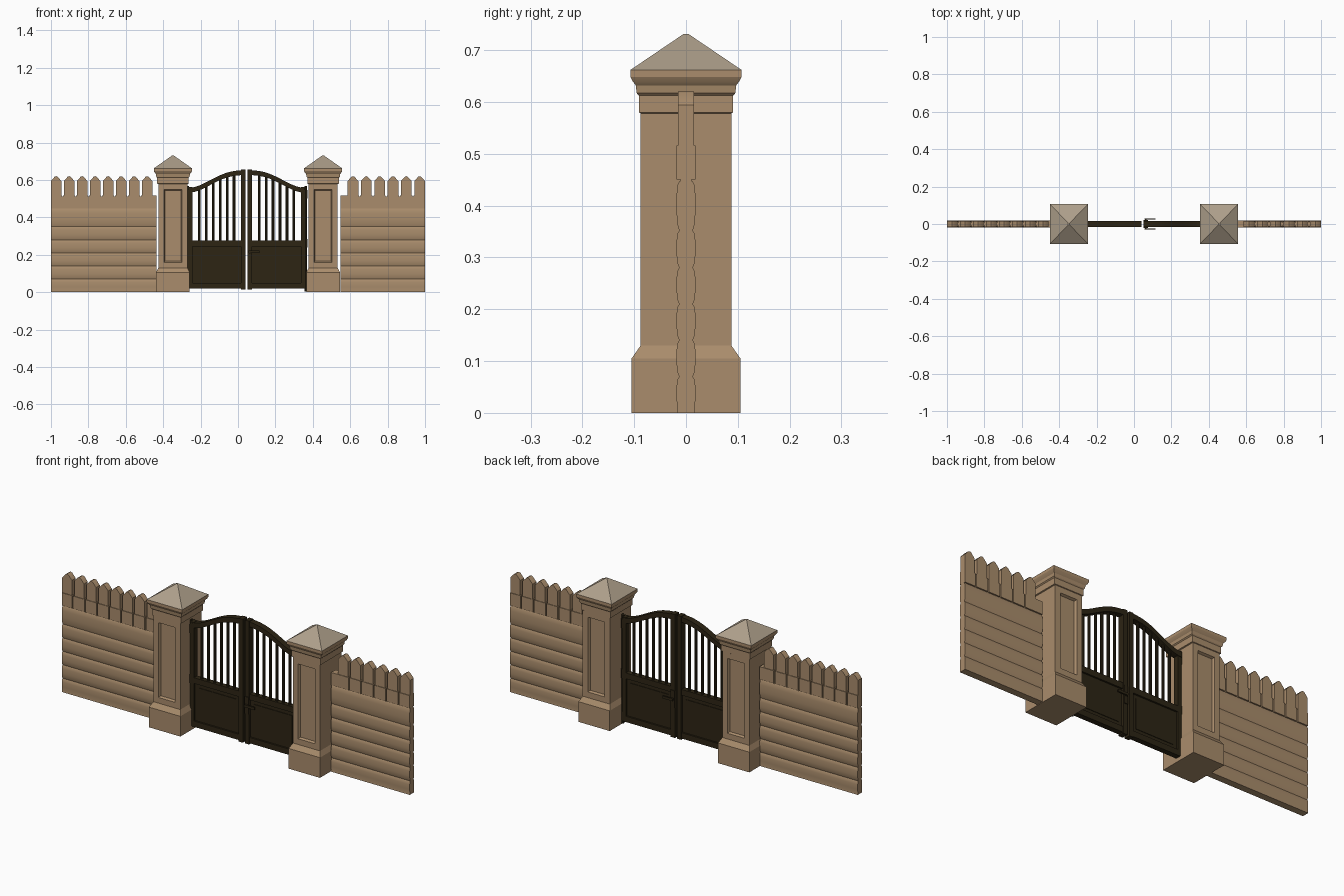
import bpy, bmesh, math
from mathutils import Vector

if "Cube" in bpy.data.objects:
    bpy.data.objects.remove(bpy.data.objects["Cube"])


def material(name, rgb):
    m = bpy.data.materials.new(name)
    m.diffuse_color = (*rgb, 1)
    m.use_nodes = True
    m.node_tree.nodes["Principled BSDF"].inputs["Base Color"].default_value = m.diffuse_color
    return m


TAN = material("tan_stone", (0.40, 0.265, 0.15))
CAP = material("pale_cap_stone", (0.42, 0.345, 0.255))
DARK = material("dark_brown_metal", (0.026, 0.018, 0.007))


def finish(name, bm, mats, angle=35):
    bmesh.ops.recalc_face_normals(bm, faces=bm.faces)
    me = bpy.data.meshes.new(name)
    bm.to_mesh(me)
    bm.free()
    ob = bpy.data.objects.new(name, me)
    bpy.context.collection.objects.link(ob)
    for m in mats:
        me.materials.append(m)
    bpy.ops.object.select_all(action='DESELECT')
    ob.select_set(True)
    bpy.context.view_layer.objects.active = ob
    bpy.ops.object.shade_smooth_by_angle(angle=math.radians(angle))
    return ob


def prism(bm, pts, axis, a, b):
    """Extrude a 2D outline along x (points y,z) or along y (points x,z)."""
    def place(p, t):
        return (t, p[0], p[1]) if axis == 'x' else (p[0], t, p[1])
    r0 = [bm.verts.new(place(p, a)) for p in pts]
    r1 = [bm.verts.new(place(p, b)) for p in pts]
    n = len(pts)
    for i in range(n):
        j = (i + 1) % n
        bm.faces.new((r0[i], r0[j], r1[j], r1[i]))
    bm.faces.new(r0)
    bm.faces.new(r1)


def box(bm, x0, x1, y, z0, z1):
    x0, x1 = min(x0, x1), max(x0, x1)
    prism(bm, [(x0, z0), (x1, z0), (x1, z1), (x0, z1)], 'y', -y, y)


def rod(bm, x, z0, z1, r, y=0.0, seg=10):
    res = bmesh.ops.create_cone(bm, cap_ends=True, segments=seg, radius1=r,
                                radius2=r, depth=z1 - z0)
    bmesh.ops.translate(bm, verts=res['verts'], vec=(x, y, (z0 + z1) / 2))


# Stone pillars: stacked rectangular sections with recessed front/back panels
SECTIONS = [(0.090, 0.105, 0), (0.090, 0.105, 0.105), (0.078, 0.0875, 0.130),
            (0.078, 0.0875, 0.578), (0.084, 0.091, 0.580), (0.084, 0.091, 0.612),
            (0.089, 0.095, 0.617), (0.091, 0.097, 0.632), (0.098, 0.103, 0.640),
            (0.102, 0.107, 0.648), (0.102, 0.107, 0.662), (0.004, 0.005, 0.731)]


def pillar(name, cx):
    bm = bmesh.new()
    rings = [[bm.verts.new((cx + sx * hx, sy * hy, z)) for sx, sy in
              ((-1, -1), (1, -1), (1, 1), (-1, 1))] for hx, hy, z in SECTIONS]
    panels = []
    for k in range(len(rings) - 1):
        for i in range(4):
            j = (i + 1) % 4
            f = bm.faces.new((rings[k][i], rings[k][j], rings[k + 1][j], rings[k + 1][i]))
            if k == 2 and i in (0, 2):
                panels.append(f)
            if k == len(rings) - 2:
                f.material_index = 1
    bm.faces.new(rings[0])
    bm.faces.new(rings[-1]).material_index = 1
    bmesh.ops.recalc_face_normals(bm, faces=bm.faces)
    bmesh.ops.inset_individual(bm, faces=panels, thickness=0.042)
    bmesh.ops.inset_individual(bm, faces=panels, thickness=0.008, depth=-0.012)
    finish(name, bm, [TAN, CAP], 25)


pillar("left_pillar", -0.348)
pillar("right_pillar", 0.455)


# Fence walls: bulged horizontal boards, top rail, pointed pickets
def fence(side, x0, x1, first, pitch, count):
    seams = [0, 0.07, 0.14, 0.21, 0.28, 0.352, 0.447]
    edge = []
    for a, b in zip(seams, seams[1:]):
        for t, y in ((0.0, 0.013), (0.12, 0.0165), (0.4, 0.0185), (0.75, 0.018), (0.93, 0.016)):
            edge.append((y, a + t * (b - a)))
    edge[0] = (0.018, 0)
    edge.append((0.013, seams[-1]))
    bm = bmesh.new()
    prism(bm, edge + [(-y, z) for y, z in reversed(edge)], 'x', x0, x1)
    finish(side + "_boards", bm, [TAN], 30)

    bm = bmesh.new()
    box(bm, x0, x1, 0.011, 0.44, 0.512)
    cuts = [x0] + [first + pitch * (i + 1) - 0.007 for i in range(count - 1)] + [x1]
    for i, (a, b) in enumerate(zip(cuts, cuts[1:])):
        box(bm, a + (0.003 if i else 0), b - (0.003 if i < count - 1 else 0),
            0.0185, 0.45, 0.516)
    finish(side + "_top_rail", bm, [TAN])

    bm = bmesh.new()
    w = pitch - 0.014
    for i in range(count):
        a = first + pitch * i
        m = a + w / 2
        prism(bm, [(a, 0.47), (a + w, 0.47), (a + w, 0.594), (m + 0.008, 0.617),
                   (m, 0.62), (m - 0.008, 0.617), (a, 0.594)], 'y', -0.0155, 0.0155)
    bmesh.ops.bevel(bm, geom=[e for e in bm.edges if abs((e.verts[0].co - e.verts[1].co).y) < 1e-5
                              and e.calc_face_angle(0) > 1], offset=0.004, segments=1,
                    affect='EDGES')
    finish(side + "_pickets", bm, [TAN], 30)


fence("left_wall", -1.0, -0.436, -1.0, 0.0695, 8)
fence("right_wall", 0.548, 1.0, 0.586, 0.0713, 6)

# Arched double gate, mirrored about its meeting line
MID, SPAN = 0.046, 0.312


def arch(d):
    t = min(max(d / SPAN, 0), 1) ** 1.3
    return 0.558 + 0.047 * (1 + math.cos(math.pi * t))


for side, s in (("left", -1), ("right", 1)):
    def X(d):
        return MID + s * d

    bm = bmesh.new()
    # stiles and rails
    box(bm, X(0.006), X(0.030), 0.017, 0.014, 0.655)
    box(bm, X(SPAN - 0.022), X(SPAN), 0.014, 0.02, 0.562)
    box(bm, X(0.03), X(SPAN - 0.02), 0.014, 0.02, 0.05)
    box(bm, X(0.03), X(SPAN - 0.02), 0.014, 0.245, 0.275)
    ds = [0.006 + (SPAN - 0.006) * i / 20 for i in range(21)]
    prism(bm, [(X(d), arch(d)) for d in ds] + [(X(d), arch(d) - 0.026) for d in reversed(ds)],
          'y', -0.016, 0.016)
    finish(side + "_gate_frame", bm, [DARK])

    # lower solid panel with raised centre
    bm = bmesh.new()
    box(bm, X(0.025), X(SPAN - 0.015), 0.005, 0.03, 0.26)
    box(bm, X(0.05), X(SPAN - 0.042), 0.008, 0.07, 0.225)
    finish(side + "_gate_panel", bm, [DARK])

    # upright bars
    bm = bmesh.new()
    for i in range(6):
        d = 0.030 + (SPAN - 0.052) * (i + 1) / 7
        rod(bm, X(d), 0.27, arch(d) - 0.01, 0.0075)
    finish(side + "_gate_bars", bm, [DARK])

    # hinge post and hinge knuckles
    bm = bmesh.new()
    rod(bm, X(SPAN + 0.004), 0.004, 0.568, 0.008)
    for z in (0.02, 0.24, 0.5):
        rod(bm, X(SPAN + 0.004), z, z + 0.045, 0.011)
    finish(side + "_gate_hinges", bm, [DARK])

# Latch plate and handles on the right leaf
bm = bmesh.new()
box(bm, 0.052, 0.074, 0.021, 0.17, 0.26)
box(bm, 0.058, 0.068, 0.030, 0.208, 0.222)
for y in (-0.027, 0.027):
    res = bmesh.ops.create_cube(bm, size=1)
    for v in res['verts']:
        v.co = Vector((0.086 + v.co.x * 0.058, y + v.co.y * 0.007, 0.215 + v.co.z * 0.013))
finish("gate_latch", bm, [DARK])
